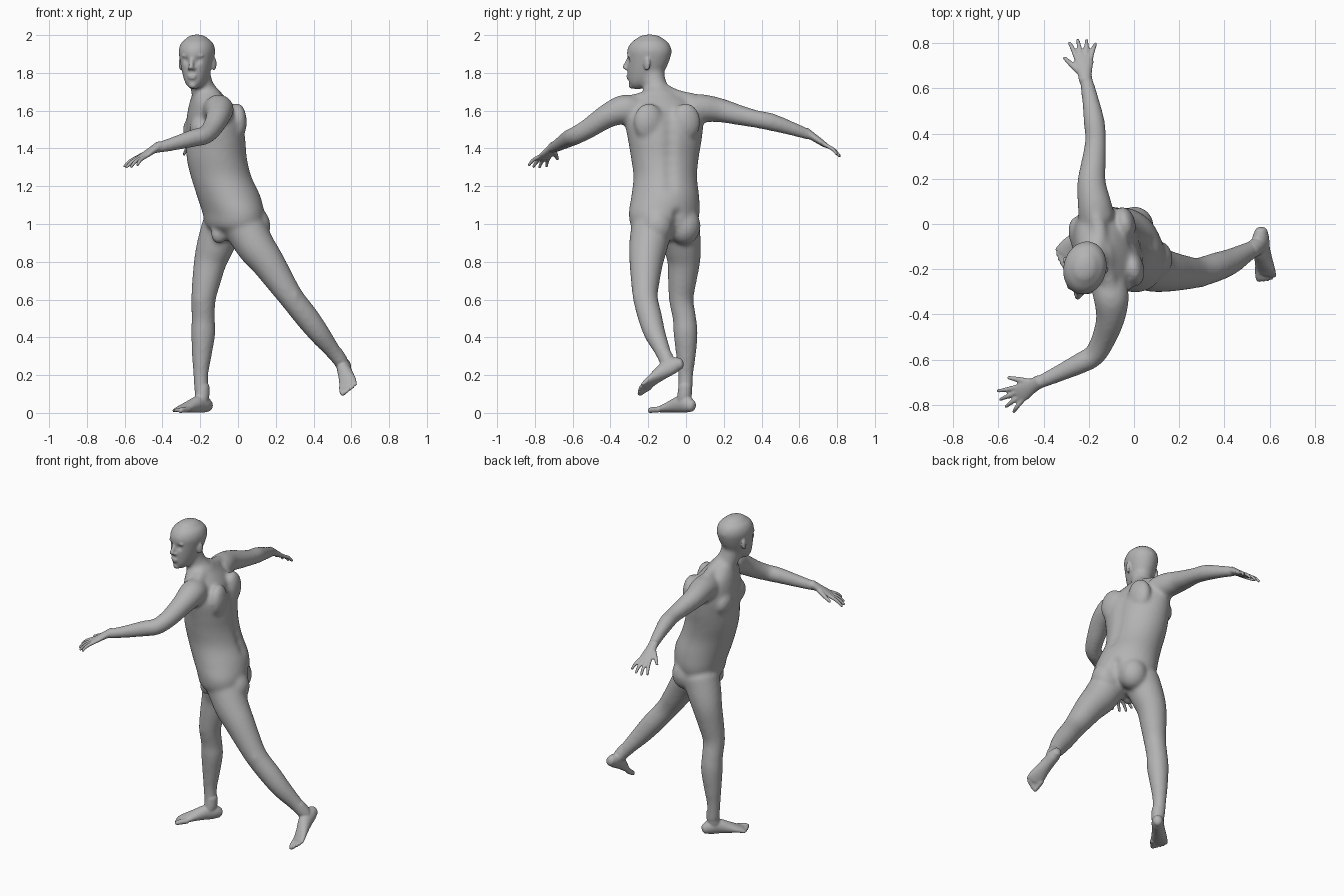
import bpy, bmesh, math
from mathutils import Vector, Matrix

cube = bpy.data.objects.get("Cube")
if cube:
    bpy.data.objects.remove(cube, do_unlink=True)

skin = bpy.data.materials.new("plain_grey")
skin.use_nodes = True
GREY = (0.45, 0.45, 0.45, 1)
skin.diffuse_color = GREY
skin.node_tree.nodes["Principled BSDF"].inputs["Base Color"].default_value = GREY
Z = Vector((0, 0, 1))


def spline(rows, steps=4):
    """Catmull-Rom samples through rows of (x, y, z, width, depth)."""
    rows = [Vector(r if len(r) == 5 else (*r, r[3])) for r in rows]
    pts = [rows[0] * 2 - rows[1], *rows, rows[-1] * 2 - rows[-2]]
    out = []
    for a, b, c, d in zip(pts, pts[1:], pts[2:], pts[3:]):
        for i in range(steps):
            t = i / steps
            out.append(b + ((c - a) * t + (a * 2 - b * 5 + c * 4 - d) * t**2
                            + (b * 3 - a - c * 3 + d) * t**3) / 2)
    return out + [rows[-1]]


def loft(bm, rows, side, side_end=None, axis=None, cap=0.7, n=24):
    """Closed tube of elliptical rings with rounded ends."""
    pts = spline(rows)
    pos = [p.to_3d() if len(p) == 3 else Vector(p[:3]) for p in pts]
    rings, last = [], len(pts) - 1
    side = Vector(side)
    side_end = Vector(side_end or side)

    def ring(i, scale=1, shift=0):
        t = axis or (pos[min(i + 1, last)] - pos[max(i - 1, 0)]).normalized()
        s = side.lerp(side_end, i / last)
        a = (s - t * s.dot(t)).normalized()
        b = t.cross(a)
        w, d = pts[i][3], pts[i][4]
        mid = pos[i] + t * shift * min(w, d) * cap
        rings.append([bm.verts.new(mid + a * w * scale * math.cos(k * math.tau / n)
                                   + b * d * scale * math.sin(k * math.tau / n)) for k in range(n)])

    angles = [math.radians(x) for x in (80, 55, 28)]
    for x in angles:
        ring(0, math.cos(x), -math.sin(x))
    for i in range(last + 1):
        ring(i)
    for x in reversed(angles):
        ring(last, math.cos(x), math.sin(x))
    for r, q in zip(rings, rings[1:]):
        for k in range(n):
            bm.faces.new((r[k], r[(k + 1) % n], q[(k + 1) % n], q[k]))
    bm.faces.new(list(reversed(rings[0])))
    bm.faces.new(rings[-1])


def blob(bm, centre, radii, fwd):
    """Ellipsoid with radii along forward, left and up."""
    fwd = Vector(fwd).normalized()
    left = Z.cross(fwd)
    rot = Matrix((fwd, left, Z)).transposed().to_4x4()
    bmesh.ops.create_uvsphere(bm, u_segments=20, v_segments=12, radius=1,
                              matrix=Matrix.Translation(centre) @ rot @ Matrix.Diagonal((*radii, 1)))


def frame(fwd, lateral):
    f = Vector(fwd).normalized()
    s = Vector(lateral)
    s = (s - f * s.dot(f)).normalized()
    u = f.cross(s)
    return f, s, (u if u.z > 0 else -u)


def hand(bm, wrist, fwd, thumb):
    f, s, u = frame(fwd, thumb)
    at = lambda a, b, c, *r: (*(Vector(wrist) + f * a + s * b + u * c), *r)
    loft(bm, [at(-.03, 0, 0, .029, .024), at(.02, 0, 0, .033, .02),
              at(.07, 0, 0, .042, .016), at(.1, 0, 0, .039, .012)], s)
    for b, length in ((.031, .08), (.011, .092), (-.01, .087), (-.03, .067)):
        loft(bm, [at(.085, b, 0, .011), at(.1 + length * .5, b * 1.5, .004, .0105),
                  at(.1 + length, b * 1.9, -.006, .008)], u, n=12)
    loft(bm, [at(.015, .018, -.004, .016), at(.055, .05, -.006, .013),
              at(.1, .085, -.006, .009)], u, n=12)


def foot(bm, sole, fwd, lateral):
    f, s, u = frame(fwd, lateral)
    at = lambda a, b, c, *r: (*(Vector(sole) + f * a + s * b + u * c), *r)
    loft(bm, [at(-.05, 0, .036, .028, .032), at(-.02, 0, .044, .036, .043),
              at(.03, 0, .046, .037, .045), at(.09, .003, .034, .042, .033),
              at(.14, .004, .023, .049, .022), at(.172, .003, .017, .046, .015)], s)
    for b, end, r in ((-.034, .214, .016), (-.011, .212, .011), (.009, .204, .0105),
                      (.027, .194, .010), (.043, .18, .010)):
        loft(bm, [at(.15, b, .018, r), at(end - .02, b, .016, r), at(end, b, .012, r * .9)], u, n=12)
    loft(bm, [at(-.005, 0, .14, .036), at(0, 0, .09, .038), at(.012, 0, .05, .034)], s)


def fuse(obj, voxel, repeats):
    """Merge overlapping volumes into one skin and relax it."""
    bpy.context.view_layer.objects.active = obj
    mod = obj.modifiers.new("fuse", "REMESH")
    mod.mode, mod.voxel_size = "VOXEL", voxel
    mod2 = obj.modifiers.new("relax", "SMOOTH")
    mod2.factor, mod2.iterations = 0.5, repeats
    for name in ("fuse", "relax"):
        bpy.ops.object.modifier_apply(modifier=name)


bm = bmesh.new()

# Torso, twisting from the hips to the shoulders
HIP_F, CHEST_F, FACE_F = Vector((-.85, -.5, 0)).normalized(), Vector((-.98, -.19, 0)), Vector((-.24, -.97, 0))
HIP_L, CHEST_L, FACE_L = Z.cross(HIP_F), Z.cross(CHEST_F), Z.cross(FACE_F)
loft(bm, [(-.02, -.12, .95, .14, .1), (-.02, -.12, .99, .18, .14), (-.025, -.115, 1.06, .195, .155),
          (-.05, -.11, 1.15, .182, .165), (-.088, -.11, 1.25, .17, .16), (-.112, -.112, 1.35, .182, .157),
          (-.118, -.112, 1.45, .2, .152), (-.127, -.118, 1.55, .212, .14),
          (-.145, -.13, 1.63, .185, .11), (-.165, -.14, 1.695, .1, .075)],
     HIP_L, CHEST_L, axis=Z, cap=.4, n=32)
for k in (-1, 1):
    blob(bm, Vector((.045, -.08, .99)) + HIP_L * k * .083, (.085, .087, .1), HIP_F)
    blob(bm, Vector((-.125, -.115, 1.5)) + CHEST_F * .1 + CHEST_L * k * .088, (.05, .085, .07), CHEST_F)
    blob(bm, Vector((-.1, -.115, 1.54)) + CHEST_L * k * .1 - CHEST_F * .08, (.048, .08, .1), CHEST_F)
blob(bm, (-.1, -.17, .945), (.045, .04, .05), HIP_F)

# Neck and trapezius
loft(bm, [(-.15, -.135, 1.62, .085), (-.175, -.15, 1.69, .07), (-.195, -.165, 1.74, .062),
          (-.21, -.18, 1.82, .06)], FACE_L)
for end in ((-.17, .05, 1.655, .035), (-.1, -.3, 1.645, .035)):
    loft(bm, [(-.18, -.15, 1.73, .035), (*(Vector((-.145, -.135, 1.69)).lerp(Vector(end[:3]), .4)), .04), end], Z)

# Legs: standing right, trailing left
loft(bm, [(-.085, -.035, .98, .11), (-.125, -.018, .87, .098), (-.147, -.012, .8, .087),
          (-.167, -.02, .7, .076), (-.183, -.025, .6, .065), (-.184, -.008, .5, .062),
          (-.184, -.002, .42, .064), (-.192, 0, .3, .052), (-.197, -.002, .2, .04),
          (-.192, -.004, .1, .038)], (0, 1, 0))
loft(bm, [(.03, -.18, .99, .11), (.095, -.2, .88, .102), (.155, -.21, .8, .09), (.215, -.215, .71, .078),
          (.283, -.215, .61, .066), (.365, -.19, .505, .064), (.43, -.165, .42, .057),
          (.5, -.125, .33, .043), (.55, -.1, .265, .037)], (0, 1, 0))
blob(bm, (-.2, -.055, .6), (.035, .035, .045), (-.65, -.75, 0))
blob(bm, (.295, -.25, .615), (.033, .035, .045), (.2, -1, 0))

# Arms
loft(bm, [(-.165, .03, 1.605, .08), (-.175, .09, 1.612, .075), (-.188, .18, 1.602, .064),
          (-.178, .28, 1.577, .054), (-.17, .37, 1.556, .047), (-.176, .45, 1.54, .047),
          (-.195, .56, 1.505, .037), (-.217, .66, 1.47, .028)], Z)
loft(bm, [(-.11, -.28, 1.6, .08), (-.1, -.335, 1.605, .078), (-.105, -.42, 1.57, .064),
          (-.135, -.51, 1.51, .054), (-.175, -.58, 1.47, .049), (-.235, -.615, 1.455, .047),
          (-.34, -.665, 1.425, .037), (-.44, -.71, 1.4, .028)], Z)

# Skull and jaw
head = Vector((-.218, -.197, 0))
loft(bm, [(*(head + FACE_F * s + Z * z), w, d) for z, s, w, d in (
    (1.723, .062, .03, .035), (1.745, .045, .05, .064), (1.785, .024, .067, .09), (1.83, .01, .08, .106),
    (1.88, 0, .091, .116), (1.92, -.003, .096, .12), (1.96, -.005, .083, .101), (1.985, -.005, .053, .066))],
    FACE_L, axis=Z, cap=.35, n=32)

mesh = bpy.data.meshes.new("figure_body")
bm.to_mesh(mesh)
bm.free()
body = bpy.data.objects.new("figure_body", mesh)
bpy.context.collection.objects.link(body)
fuse(body, 0.011, 9)

# Fine parts: hands, feet and face
bm = bmesh.new()
bm.from_mesh(mesh)
hand(bm, (-.217, .66, 1.47), (-.06, .82, -.55), (-1, 0, 0))
hand(bm, (-.44, -.71, 1.4), (-.75, -.45, -.5), (-.5, .85, 0))
foot(bm, (-.19, -.008, 0), (-.66, -.75, 0), (-.75, .66, 0))
foot(bm, (.582, -.06, .21), (.04, -.87, -.48), (.82, .1, .55))


def face(s, side, z):
    return head + FACE_F * s + FACE_L * side + Z * z


loft(bm, [(*face(.108, 0, 1.875), .011), (*face(.12, 0, 1.85), .012), (*face(.13, 0, 1.828), .014)], FACE_L, n=12)
blob(bm, face(.108, 0, 1.785), (.013, .026, .007), FACE_F)
blob(bm, face(.107, 0, 1.773), (.013, .023, .008), FACE_F)
blob(bm, face(.09, 0, 1.736), (.02, .022, .02), FACE_F)
for k in (-1, 1):
    blob(bm, face(.117, k * .012, 1.823), (.012, .009, .009), FACE_F)
    blob(bm, face(.094, k * .034, 1.89), (.015, .026, .009), FACE_F)
    blob(bm, face(-.012, k * .09, 1.848), (.02, .011, .036), FACE_F + FACE_L * k * -.4)
bm.to_mesh(mesh)
bm.free()
fuse(body, 0.006, 3)

# Sculpted hollows: eye sockets, spine and the cleft below it
hollows = [(face(.108, k * .034, 1.865), .018, FACE_F * -.012) for k in (-1, 1)]
hollows += [(Vector((.0 + i * .012, -.085, 1.58 - i * .055)), .035, CHEST_F * .009) for i in range(8)]
hollows += [(Vector((.115, -.04, z)), .03, HIP_F * .014) for z in (.93, .97, 1.01, 1.05)]
for v in mesh.vertices:
    for centre, radius, push in hollows:
        gap = (v.co - centre).length / radius
        if gap < 2.5:
            v.co += push * math.exp(-gap * gap)

mesh.materials.clear()
mesh.materials.append(skin)
mesh.polygons.foreach_set("use_smooth", [True] * len(mesh.polygons))
mesh.update()
